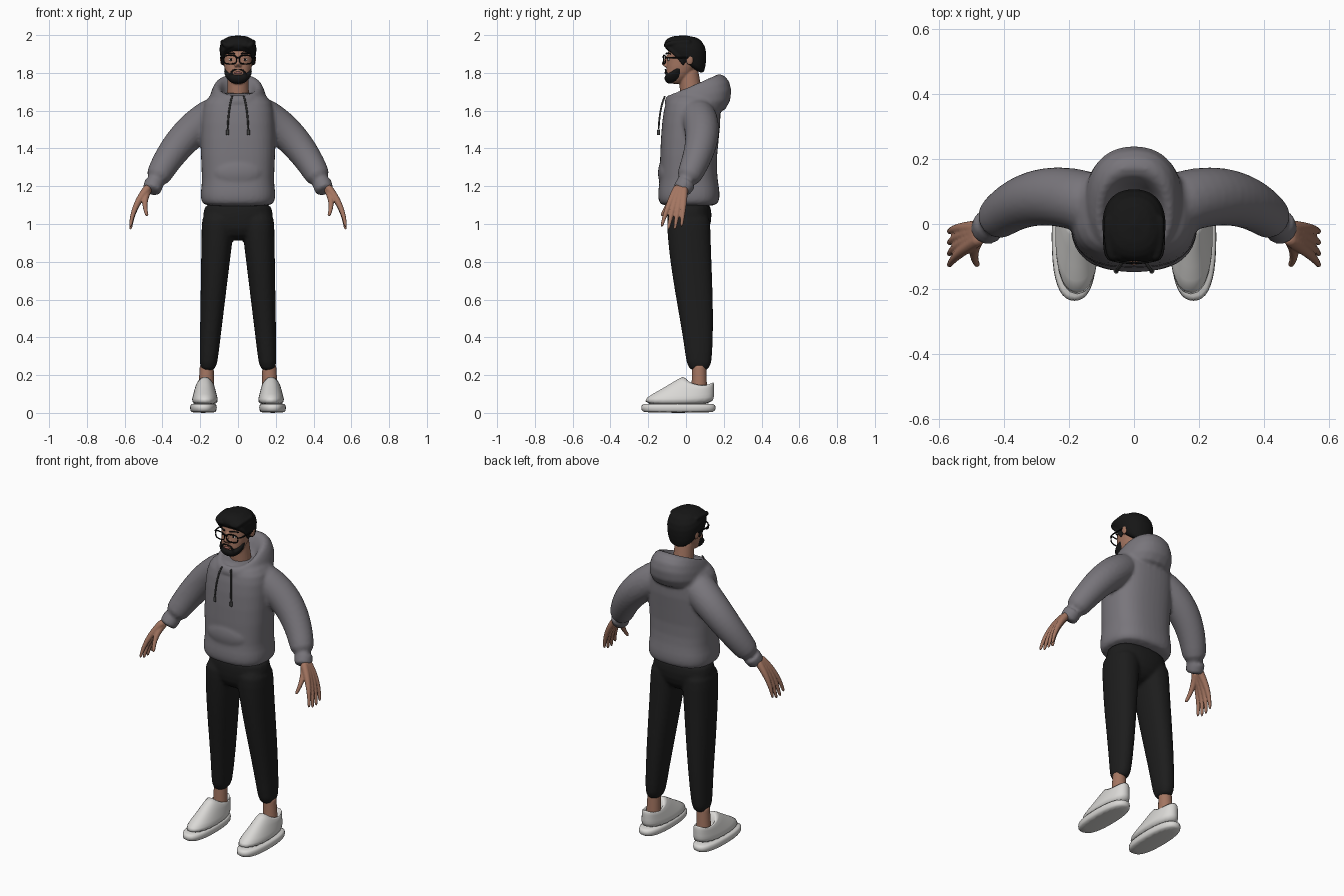
import bpy, bmesh, math
from mathutils import Vector, Matrix

if "Cube" in bpy.data.objects:
    bpy.data.objects.remove(bpy.data.objects["Cube"], do_unlink=True)


def material(name, red, green, blue):
    m = bpy.data.materials.new(name)
    m.use_nodes = True
    m.diffuse_color = (red, green, blue, 1)
    m.node_tree.nodes["Principled BSDF"].inputs["Base Color"].default_value = m.diffuse_color
    return m


fleece = material("grey fleece", .19, .18, .2)
cord = material("dark grey cord", .06, .06, .06)
cloth = material("black cloth", .012, .012, .012)
black_hair = material("black hair", .008, .008, .008)
skin = material("skin", .37, .18, .12)
lip = material("lip", .3, .11, .09)
leather = material("white leather", .7, .69, .67)
plastic = material("black plastic", .004, .004, .004)
eye_white = material("eye white", .6, .58, .55)


def mix(a, b, t):
    return a + (b - a) * t


def squarish(value, power):
    """Turn a sine or cosine into the matching superellipse coordinate."""
    return math.copysign(abs(value) ** (2 / power), value)


def join_rings(bm, rings):
    """Skin rings of points into a closed body."""
    rows = [[bm.verts.new(point) for point in ring] for ring in rings]
    for low, high in zip(rows, rows[1:]):
        for i in range(len(low)):
            bm.faces.new((low[i - 1], low[i], high[i], high[i - 1]))
    bm.faces.new(rows[0][::-1])
    bm.faces.new(rows[-1])


def loft(bm, rows, x=0, power=2.3, dip=0):
    """Each row: half width, front y, front z, back y, back z (tilted ovals)."""
    rings = []
    for k, (half, front, front_z, back, back_z) in enumerate(rows):
        ring = []
        for i in range(20):
            angle = math.tau * i / 20
            across = squarish(math.cos(angle), power)
            along = (1 + squarish(math.sin(angle), power)) / 2
            sag = dip * k / len(rows) * math.cos(angle) ** 2
            ring.append((x + half * across, mix(front, back, along),
                         mix(front_z, back_z, along) - sag))
        rings.append(ring)
    join_rings(bm, rings)


def flat_loft(bm, rows, **options):
    """Each row: height, half width, front y, back y."""
    loft(bm, [(half, front, z, back, z) for z, half, front, back in rows], **options)


def sweep(bm, path, radii, sides=12):
    rings = []
    for i, point in enumerate(path):
        heading = path[min(i + 1, len(path) - 1)] - path[max(i - 1, 0)]
        turn = heading.to_track_quat('Z', 'Y')
        rings.append([point + turn @ Vector((math.cos(a), math.sin(a), 0)) * radii[i]
                      for a in (math.tau * k / sides for k in range(sides))])
    join_rings(bm, rings)


def tube(bm, controls, start, end, side=1, ease=1, steps=8):
    """Tapered tube along a Bezier curve of any order."""
    path, radii = [], []
    for i in range(steps + 1):
        t = i / steps
        points = [Vector((side * x, y, z)) for x, y, z in controls]
        while len(points) > 1:
            points = [a.lerp(b, t) for a, b in zip(points, points[1:])]
        path.append(points[0])
        radii.append(mix(start, end, t ** ease))
    sweep(bm, path, radii)


def ball(bm, centre, size):
    bmesh.ops.create_uvsphere(bm, u_segments=16, v_segments=10, radius=1,
                              matrix=Matrix.Translation(centre) @ Matrix.Diagonal((*size, 1)))


def finish(bm, name, colour, voxel=0, mirror=False):
    """Turn the mesh into a smooth object; a voxel size fuses its pieces."""
    bmesh.ops.recalc_face_normals(bm, faces=bm.faces)
    mesh = bpy.data.meshes.new(name)
    bm.to_mesh(mesh)
    bm.free()
    mesh.materials.append(colour)
    for face in mesh.polygons:
        face.use_smooth = True
    ob = bpy.data.objects.new(name, mesh)
    bpy.context.collection.objects.link(ob)
    rounded = ob.modifiers.new("Rounded", 'SUBSURF')
    rounded.levels = rounded.render_levels = 1
    if voxel:
        fused = ob.modifiers.new("Fused", 'REMESH')
        fused.mode, fused.voxel_size, fused.use_smooth_shade = 'VOXEL', voxel, True
        softened = ob.modifiers.new("Softened", 'SMOOTH')
        softened.factor, softened.iterations = .5, 2
    if mirror:
        ob.modifiers.new("Both sides", 'MIRROR')


# Hoodie: torso with hem, hanging hood, pocket and sleeves fused together
bm = bmesh.new()
flat_loft(bm, [(1.09, .18, -.13, .16), (1.12, .2, -.15, .18), (1.18, .2, -.15, .18),
               (1.22, .19, -.14, .17), (1.35, .2, -.14, .16), (1.55, .2, -.13, .19),
               (1.65, .19, -.11, .18), (1.7, .13, -.08, .15)], power=2.6)
loft(bm, [(.15, -.1, 1.6, .18, 1.56), (.16, -.12, 1.64, .25, 1.65), (.14, -.11, 1.67, .24, 1.77),
          (.11, -.09, 1.69, .17, 1.81), (.08, -.07, 1.66, .13, 1.76), (.07, -.06, 1.63, .1, 1.67)])
ball(bm, (0, -.11, 1.27), (.13, .04, .08))
for side in (1, -1):
    tube(bm, [(.1, .05, 1.59), (.31, .14, 1.49), (.44, 0, 1.22)], .1, .065, side, ease=2)
    tube(bm, [(.44, .01, 1.23), (.46, -.03, 1.17)], .055, .05, side, steps=3)
finish(bm, "hoodie", fleece, .01)

# Drawstrings with thicker ends
bm = bmesh.new()
tube(bm, [(.03, -.11, 1.68), (.05, -.14, 1.62), (.055, -.145, 1.5)], .005, .005)
tube(bm, [(.055, -.145, 1.5), (.055, -.145, 1.47)], .008, .008)
finish(bm, "drawstrings", cord, mirror=True)

# Trousers: hips and two legs that taper towards the ankle
bm = bmesh.new()
flat_loft(bm, [(1.13, .18, -.1, .13), (1.05, .19, -.1, .14), (.97, .18, -.1, .13), (.91, .06, -.05, .07)])
for side in (1, -1):
    rows = []
    for i in range(9):
        t = i / 8
        half = mix(.045, .092, t)
        middle = mix(.07, .012, t * t * (3 - 2 * t))
        depth = .062 + .055 * math.sin(t * math.pi / 2)
        z = mix(.21, 1.08, t)
        rows.append((half, middle - depth, z, middle + depth, z, mix(.16, .1, t)))
    rings = bmesh.new()
    loft(rings, [row[:5] for row in rows])
    for k, vert in enumerate(rings.verts):
        vert.co.x = side * (vert.co.x + rows[k // 20][5])
    leg = bpy.data.meshes.new("leg")
    rings.to_mesh(leg)
    rings.free()
    bm.from_mesh(leg)
    bpy.data.meshes.remove(leg)
finish(bm, "trousers", cloth, .01)

# Ankles
bm = bmesh.new()
tube(bm, [(.165, .07, .26), (.17, .07, .08)], .038, .045)
finish(bm, "ankles", skin, mirror=True)

# Shoes: low upper with a dipped opening, on a thick sole
bm = bmesh.new()
loft(bm, [(.07, -.23, .04, .15, .04), (.07, -.22, .08, .15, .09), (.06, -.14, .12, .15, .12),
          (.05, -.03, .19, .15, .16), (.04, 0, .2, .14, .17), (.03, .02, .11, .11, .1)],
     x=.175, dip=.05)
finish(bm, "shoe_uppers", leather, mirror=True)
bm = bmesh.new()
flat_loft(bm, [(0, .06, -.22, .14), (.01, .072, -.24, .16), (.045, .072, -.24, .16),
               (.05, .06, -.22, .14)], x=.183, power=2.5)
finish(bm, "shoe_soles", leather, mirror=True)

# Hands: each finger starts at the wrist so that the palm fuses
bm = bmesh.new()
for i in range(4):
    tube(bm, [(.47, .01 * i - .04, 1.2), (.56, .03 * i - .1, 1.1),
              (.57, .035 * i - .13, .96 + .015 * abs(i - 1.5))], .024, .008)
tube(bm, [(.47, -.03, 1.19), (.51, -.09, 1.12), (.48, -.13, 1.04)], .022, .009)
finish(bm, "hands", skin, .005, mirror=True)

# Head with neck, nose and ears
bm = bmesh.new()
flat_loft(bm, [(1.74, .03, -.08, -.03), (1.76, .05, -.1, 0), (1.8, .07, -.11, .04),
               (1.87, .08, -.1, .08), (1.93, .08, -.1, .09), (1.98, .04, -.05, .06)])
tube(bm, [(0, .04, 1.6), (0, .01, 1.82)], .065, .055)
tube(bm, [(0, -.1, 1.89), (0, -.11, 1.86), (0, -.12, 1.84)], .008, .014)
for side in (1, -1):
    ball(bm, (side * .01, -.11, 1.84), (.01, .01, .008))
    ball(bm, (side * .085, .02, 1.87), (.01, .02, .03))
finish(bm, "head", skin, .005)

# Hair: cap, locks swept back from the brow, and sideburns
bm = bmesh.new()
loft(bm, [(.07, -.1, 1.92, .08, 1.79), (.09, -.11, 1.93, .1, 1.8), (.1, -.12, 1.95, .11, 1.87),
          (.1, -.11, 1.98, .11, 1.94), (.05, -.06, 2, .06, 2)])
for side in (1, -1):
    for x in (.02, .05, .08):
        tube(bm, [(x * .7, -.1, 1.94), (x, -.13, 1.98 - x / 4), (x, .03, 1.99 - x / 3)], .013, .015, side)
    tube(bm, [(.02, -.11, 1.95), (.08, -.11, 1.94), (.09, -.04, 1.9), (.08, -.01, 1.84)], .012, .009, side)
finish(bm, "hair", black_hair, .006)

# Beard along the jaw with a moustache
bm = bmesh.new()
loft(bm, [(.03, -.09, 1.74, -.03, 1.75), (.06, -.11, 1.75, 0, 1.78),
          (.08, -.12, 1.78, .01, 1.84), (.07, -.1, 1.79, .01, 1.88)])
for side in (1, -1):
    tube(bm, [(0, -.11, 1.82), (.04, -.11, 1.82), (.04, -.1, 1.78)], .005, .007, side)
finish(bm, "beard", black_hair, .005)

# Eyebrows
bm = bmesh.new()
tube(bm, [(.015, -.105, 1.9), (.04, -.105, 1.91), (.065, -.08, 1.9)], .005, .003)
finish(bm, "eyebrows", black_hair, mirror=True)

# Mouth and eyes
bm = bmesh.new()
ball(bm, (0, -.107, 1.8), (.022, .007, .007))
finish(bm, "lips", lip)
bm = bmesh.new()
ball(bm, (.036, -.09, 1.87), (.014, .007, .007))
finish(bm, "eyes", eye_white, mirror=True)
bm = bmesh.new()
ball(bm, (.036, -.095, 1.87), (.006, .004, .006))
finish(bm, "irises", plastic, mirror=True)

# Glasses: rounded rims, bridge and temples
bm = bmesh.new()
rim = []
for i in range(29):
    angle = math.tau * i / 28
    x = .041 + .034 * squarish(math.cos(angle), 3)
    rim.append(Vector((x, 2 * x * x - .12, 1.87 + .023 * squarish(math.sin(angle), 3))))
sweep(bm, rim, [.004] * len(rim), 8)
tube(bm, [(0, -.12, 1.88), (.01, -.12, 1.88)], .004, .004, steps=2)
tube(bm, [(.07, -.11, 1.88), (.1, -.11, 1.88), (.09, -.03, 1.88), (.09, .02, 1.88)], .004, .004)
finish(bm, "glasses", plastic, mirror=True)
